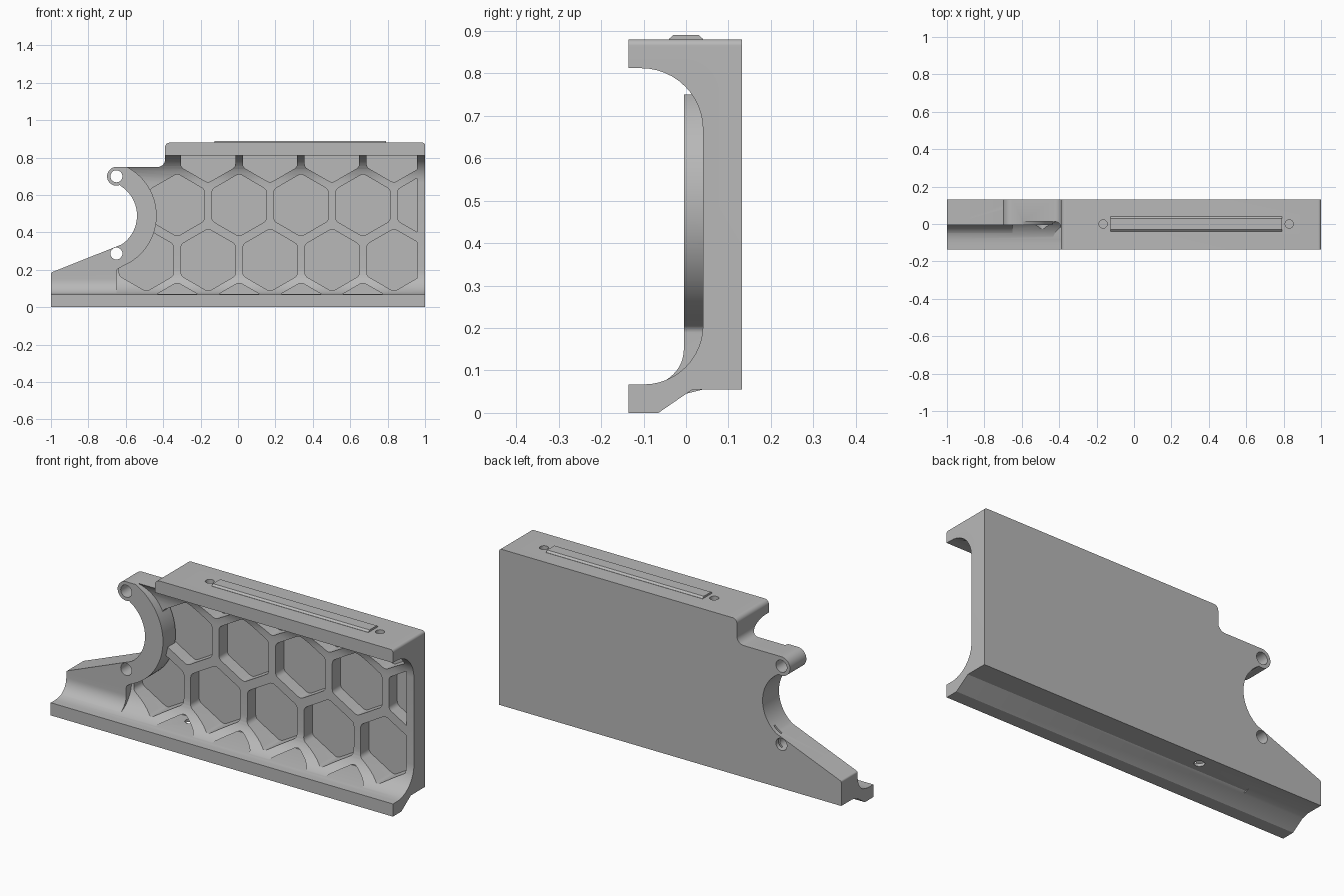
import bpy, bmesh
from math import sin, cos, tan, pi, radians
from mathutils import Vector

old = bpy.data.objects.get("Cube")
if old:
    bpy.data.objects.remove(old, do_unlink=True)

grey = bpy.data.materials.new("matte_grey")
grey.use_nodes = True
grey.diffuse_color = (0.48, 0.48, 0.48, 1)
grey.node_tree.nodes["Principled BSDF"].inputs["Base Color"].default_value = grey.diffuse_color


def rounded(corners, steps=12):
    """Turn (u, v, radius) corners into a 2D outline with filleted corners."""
    out = []
    for i, (u, v, r) in enumerate(corners):
        p = Vector((u, v))
        if not r:
            out.append(p)
            continue
        d1 = (Vector(corners[i - 1][:2]) - p).normalized()
        d2 = (Vector(corners[(i + 1) % len(corners)][:2]) - p).normalized()
        ang = d1.angle(d2)
        c = p + (d1 + d2).normalized() * r / sin(ang / 2)
        s, e = p + d1 * r / tan(ang / 2) - c, p + d2 * r / tan(ang / 2) - c
        w = pi - ang
        for k in range(steps + 1):
            f = k / steps
            out.append(c + (s * sin((1 - f) * w) + e * sin(f * w)) / sin(w))
    return out


def arc(cu, cv, r, a0, a1, steps=28):
    angles = [radians(a0 + (a1 - a0) * k / steps) for k in range(steps + 1)]
    return [(cu + r * cos(a), cv + r * sin(a), 0) for a in angles]


def prism(name, outlines, axis, lo, hi):
    """Extrude one or more 2D outlines along an axis."""
    place = {"x": lambda p, a: (a, p[0], p[1]),
             "y": lambda p, a: (p[0], a, p[1]),
             "z": lambda p, a: (p[0], p[1], a)}[axis]
    bm = bmesh.new()
    for pts in outlines:
        rings = [[bm.verts.new(place(p, a)) for p in pts] for a in (lo, hi)]
        for ring in rings:
            bm.faces.new(ring)
        for i in range(len(pts)):
            j = (i + 1) % len(pts)
            bm.faces.new((rings[0][i], rings[0][j], rings[1][j], rings[1][i]))
    bmesh.ops.recalc_face_normals(bm, faces=bm.faces)
    mesh = bpy.data.meshes.new(name)
    bm.to_mesh(mesh)
    bm.free()
    mesh.materials.append(grey)
    obj = bpy.data.objects.new(name, mesh)
    bpy.context.collection.objects.link(obj)
    return obj


def combine(target, tool, operation):
    mod = target.modifiers.new(operation.lower(), "BOOLEAN")
    mod.operation, mod.solver, mod.object = operation, "EXACT", tool
    bpy.context.view_layer.objects.active = target
    bpy.ops.object.modifier_apply(modifier=mod.name)
    bpy.data.objects.remove(tool, do_unlink=True)


def rect(u0, u1, v0, v1):
    return [(u0, v0), (u1, v0), (u1, v1), (u0, v1)]


def disc(u, v, r):
    return arc(u, v, r, 0, 360 * 31 / 32, 31)


# Channel section with a curved inner face and a bevelled lower rail
section = [(-0.135, 0, 0), (-0.065, 0, 0), (0.015, 0.055, 0), (0.132, 0.055, 0),
           (0.132, 0.95, 0), (-0.135, 0.95, 0), (-0.135, 0.812, 0),
           (0.04, 0.812, 0.145), (0.04, 0.067, 0.14), (-0.135, 0.067, 0)]
body = prism("channel_body", [rounded(section)], "x", -1.1, 1.1)

# Honeycomb pockets, rows staggered by half a cell
pitch, cell = 0.331, 0.168
hexes = []
for row, z in enumerate((-0.035, 0.252, 0.54, 0.829)):
    start = -0.325 if row % 2 == 0 else -0.49
    for col in range(5):
        x = start + pitch * col
        if row == 3 and col == 0:
            continue
        hexes.append(rounded([(x + cell * sin(k * pi / 3), z + cell * cos(k * pi / 3), 0.03)
                              for k in range(6)], 5))
# the two staggered phases swap between the outer and the inner rows
hexes = []
for z, start, count in ((-0.035, -0.325, 4), (0.252, -0.49, 5),
                        (0.546, -0.325, 5), (0.833, -0.16, 4)):
    for col in range(count):
        x = start + pitch * col
        hexes.append(rounded([(x + cell * sin(k * pi / 3), z + cell * cos(k * pi / 3), 0.03)
                              for k in range(6)], 5))
pockets = prism("pockets", hexes, "y", -0.3, 0.11)
combine(pockets, prism("pocket_limit", [rect(-0.9, 0.957, 0.07, 0.81)], "y", -0.4, 0.3), "INTERSECT")
combine(body, pockets, "DIFFERENCE")

# Thicker hook plate around the round notch, blending into the rail
plate_section = [(-0.005, 0.8, 0), (0.1, 0.8, 0), (0.1, 0.07, 0), (-0.06, 0.03, 0),
                 (-0.12, 0.03, 0), (-0.12, 0.066, 0), (-0.005, 0.066, 0.085)]
plate = prism("hook_plate", [rounded(plate_section)], "x", -1.2, -0.3)
hook_area = [(-1.2, 0.782, 0)] + arc(-0.727, 0.49, 0.292, 90, -68) \
    + [(-0.65, 0.2, 0.02), (-0.65, 0.01, 0), (-1.2, 0.01, 0)]
combine(plate, prism("hook_area", [rounded(hook_area)], "y", -0.5, 0.5), "INTERSECT")
combine(body, plate, "UNION")

# Side outline: step, hook, round notch and sloping tail
outline = [(-1, -0.1, 0), (1, -0.1, 0), (1, 0.88, 0.015), (-0.39, 0.88, 0.025),
           (-0.39, 0.75, 0.04)] + arc(-0.65, 0.70, 0.05, 90, 290) \
    + arc(-0.727, 0.49, 0.187, 57, -55) + [(-1, 0.185, 0.01)]
combine(body, prism("side_outline", [rounded(outline)], "y", -0.6, 0.6), "INTERSECT")

# Pin holes, top screw holes and drain hole
pins = [disc(-0.65, z, 0.032) for z in (0.70, 0.287)]
combine(body, prism("pin_holes", pins, "y", -0.4, 0.4), "DIFFERENCE")
screws = [disc(x, 0, 0.022) for x in (-0.165, 0.83)]
combine(body, prism("screw_holes", screws, "z", 0.83, 1), "DIFFERENCE")
combine(body, prism("drain_hole", [disc(-0.33, 0.07, 0.025)], "z", 0, 0.09), "DIFFERENCE")

# Raised strip on the top face
strip = prism("top_strip", [[(-0.04, 0.875), (0.04, 0.875), (0.04, 0.881),
                             (0.03, 0.89), (-0.03, 0.89), (-0.04, 0.881)]], "x", -0.125, 0.79)

for obj in (body, strip):
    bpy.ops.object.select_all(action="DESELECT")
    obj.select_set(True)
    bpy.context.view_layer.objects.active = obj
    bpy.ops.object.shade_smooth_by_angle(angle=radians(30))
